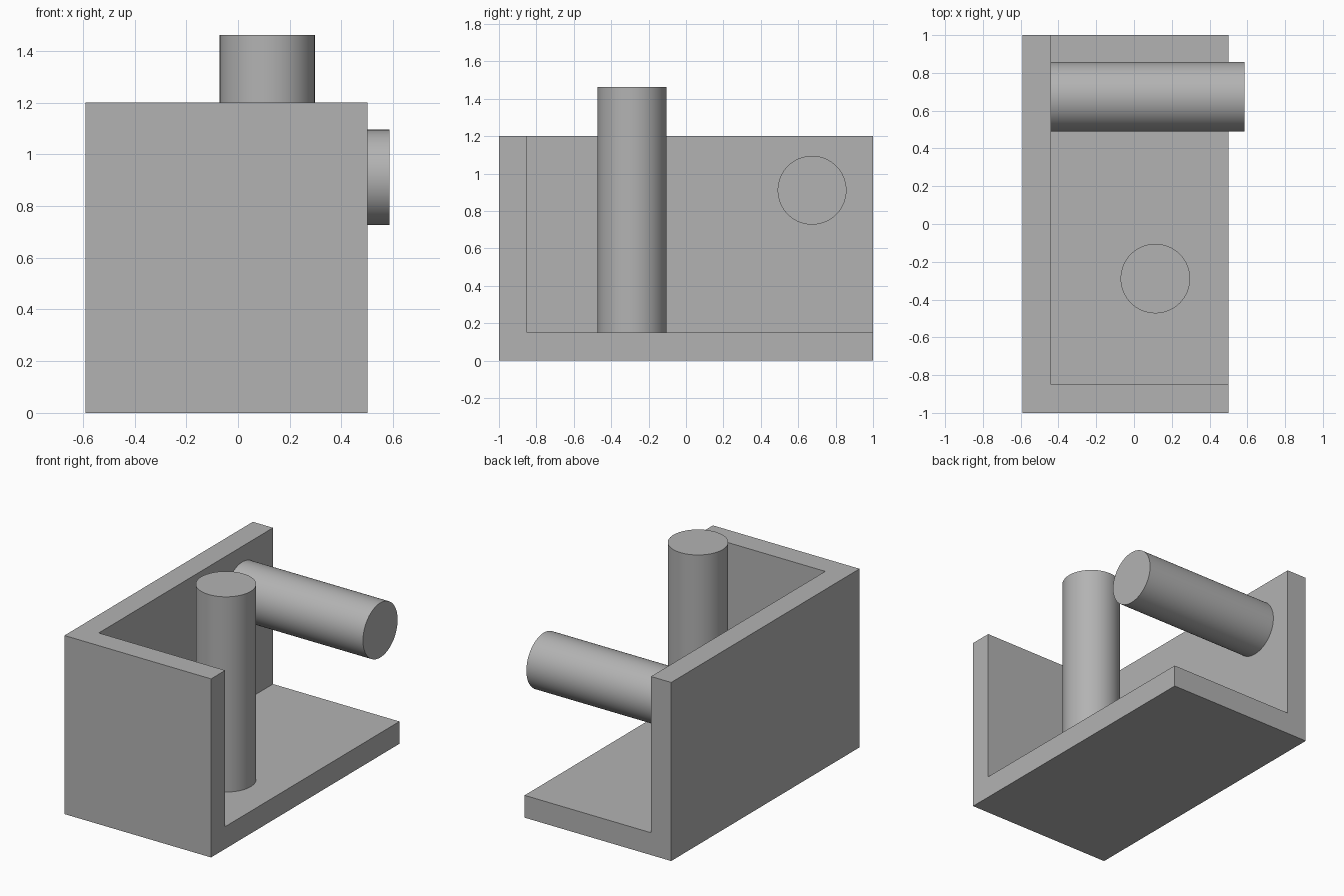
import bpy
from math import pi, radians

default = bpy.data.objects.get("Cube")
if default:
    bpy.data.objects.remove(default, do_unlink=True)

# Single matte grey
grey = bpy.data.materials.new("plain_grey")
grey.use_nodes = True
colour = (0.45, 0.45, 0.45, 1)
grey.diffuse_color = colour
grey.node_tree.nodes["Principled BSDF"].inputs["Base Color"].default_value = colour

WALL = 0.15
LOW, HIGH = (-0.59, -1.0, 0.0), (0.5, 1.0, 1.2)


def box(name, low, high):
    centre = [(a + b) / 2 for a, b in zip(low, high)]
    bpy.ops.mesh.primitive_cube_add(size=1, location=centre)
    obj = bpy.context.object
    obj.name = name
    obj.scale = [b - a for a, b in zip(low, high)]
    bpy.ops.object.transform_apply(location=False, rotation=False, scale=True)
    obj.data.materials.append(grey)
    return obj


def peg(name, centre, length, tilt=0):
    bpy.ops.mesh.primitive_cylinder_add(vertices=64, radius=0.184, depth=length,
                                        location=centre, rotation=(0, tilt, 0))
    obj = bpy.context.object
    obj.name = name
    obj.data.materials.append(grey)
    bpy.ops.object.shade_smooth_by_angle(angle=radians(30))
    return obj


# Corner bracket: a block hollowed out, leaving a floor, a side wall and a front wall
bracket = box("corner_bracket", LOW, HIGH)
cutter = box("hollow_cutter", [v + WALL for v in LOW], [v + 0.5 for v in HIGH])
cutter.hide_render = True
cut = bracket.modifiers.new("hollow", "BOOLEAN")
cut.operation = "DIFFERENCE"
cut.solver = "EXACT"
cut.object = cutter
bpy.context.view_layer.objects.active = bracket
bpy.ops.object.modifier_apply(modifier=cut.name)
bpy.data.objects.remove(cutter, do_unlink=True)

# Upright peg on the floor, and level peg from the side wall
floor, top = WALL, 1.462
peg("upright_peg", (0.113, -0.289, (floor + top) / 2), top - floor)
wall, tip = LOW[0] + WALL, 0.586
peg("level_peg", ((wall + tip) / 2, 0.674, 0.911), tip - wall, pi / 2)
